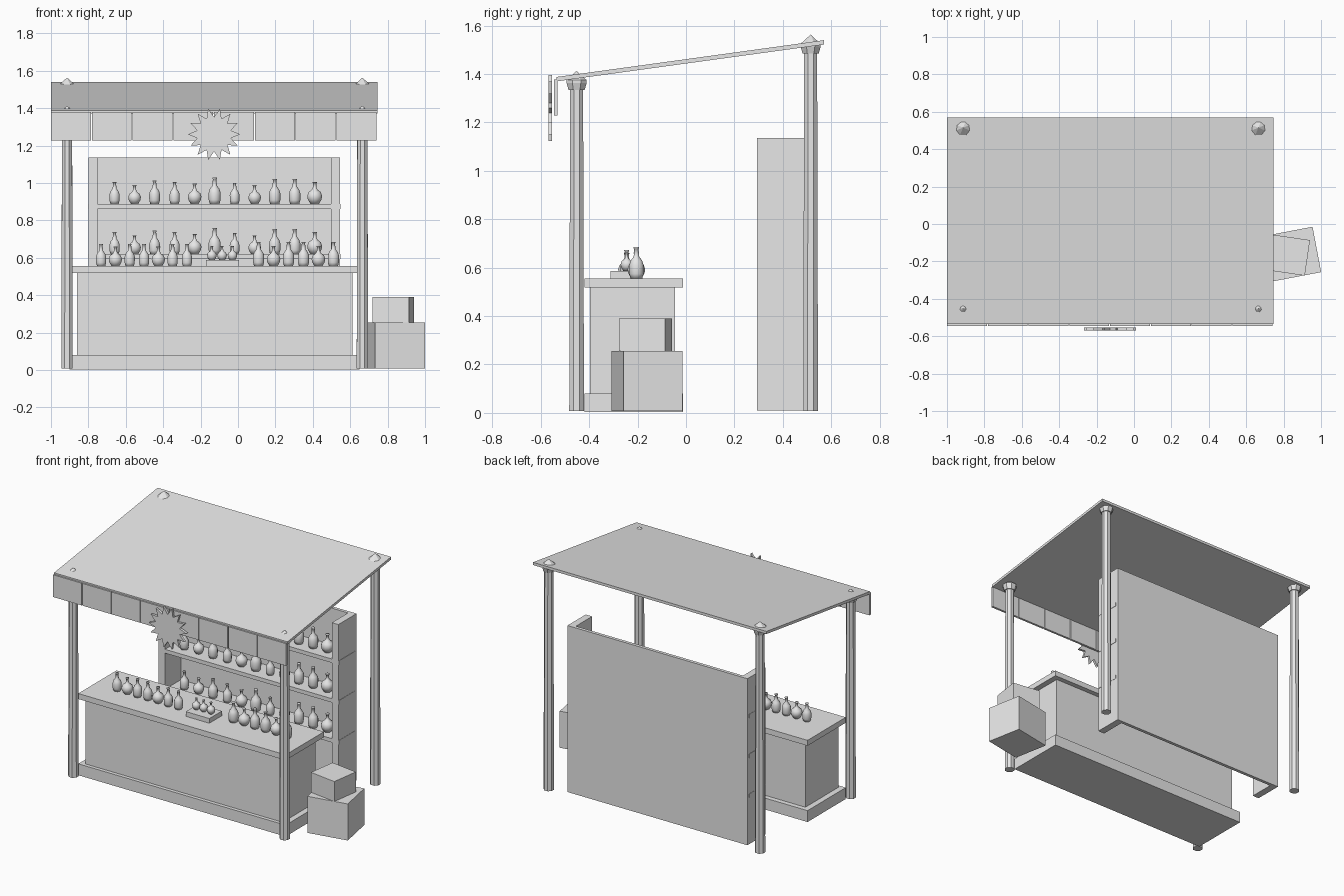
import bpy, bmesh, math
from mathutils import Matrix, Vector

cube = bpy.data.objects.get("Cube")
if cube:
    bpy.data.objects.remove(cube, do_unlink=True)

grey = bpy.data.materials.new("plain_grey")
grey.use_nodes = True
grey.diffuse_color = (0.8, 0.8, 0.8, 1)
grey.node_tree.nodes["Principled BSDF"].inputs["Base Color"].default_value = (0.8, 0.8, 0.8, 1)


def finish(name, bm, loc=(0, 0, 0), smooth=False):
    bmesh.ops.recalc_face_normals(bm, faces=bm.faces)
    for f in bm.faces:
        f.smooth = smooth
    mesh = bpy.data.meshes.new(name)
    bm.to_mesh(mesh)
    bm.free()
    mesh.materials.append(grey)
    ob = bpy.data.objects.new(name, mesh)
    ob.location = loc
    bpy.context.collection.objects.link(ob)
    return ob


def box(name, x0, x1, y0, y1, z0, z1, turn=0):
    bm = bmesh.new()
    bmesh.ops.create_cube(bm, size=1, matrix=Matrix.Diagonal((x1 - x0, y1 - y0, z1 - z0, 1)))
    ob = finish(name, bm, ((x0 + x1) / 2, (y0 + y1) / 2, (z0 + z1) / 2))
    ob.rotation_euler.z = math.radians(turn)
    return ob


def lathe(name, profile, loc, sides, smooth=False):
    bm = bmesh.new()
    verts = [bm.verts.new((r, 0, z)) for r, z in profile]
    edges = [bm.edges.new(pair) for pair in zip(verts, verts[1:])]
    bmesh.ops.rotate(bm, verts=verts, matrix=Matrix.Rotation(math.pi / sides, 3, "Z"))
    bmesh.ops.spin(bm, geom=verts + edges, axis=(0, 0, 1), cent=(0, 0, 0),
                   angle=2 * math.pi, steps=sides)
    bmesh.ops.remove_doubles(bm, verts=bm.verts, dist=0.0002)
    return finish(name, bm, loc, smooth)


def prism(name, outline, y0, y1):
    """Extrude an x-z outline along y."""
    bm = bmesh.new()
    face = bm.faces.new([bm.verts.new((x, y0, z)) for x, z in outline])
    new = bmesh.ops.extrude_face_region(bm, geom=[face])["geom"]
    bmesh.ops.translate(bm, vec=(0, y1 - y0, 0),
                        verts=[v for v in new if isinstance(v, bmesh.types.BMVert)])
    return finish(name, bm)


# Sloping roof
roof = box("roof", -1, 0.745, -0.535, 0.57, 1.37, 1.388)
for v in roof.data.vertices:
    if v.co.y > 0:
        v.co.z += 0.152

# Hanging cloth panels along the front
step = 1.745 / 8
for i in range(8):
    x = -1 + i * step
    box("valance_panel", x, x + step - 0.005, -0.545, -0.53, 1.228, 1.378)

# Starburst sign
points = 14
star = []
for i in range(points * 2):
    r = 0.092 if i % 2 else 0.14
    a = math.pi * i / points
    star.append((-0.128 + r * math.cos(a), 1.26 + r * math.sin(a)))
prism("star_sign", star, -0.569, -0.553)

# Posts with collars and pointed caps
for x in (-0.914, 0.665):
    for y, top in ((-0.452, 1.375), (0.515, 1.525)):
        lathe("post", [(0, 0.008), (0.033, 0.008), (0.029, top - 0.02), (0, top - 0.02)], (x, y, 0), 8)
        lathe("post_cap", [(0, -0.04), (0.036, -0.04), (0.045, -0.012), (0.045, 0), (0, 0.038)],
              (x, y, top), 8)

# Counter
box("counter_base", -0.9, 0.65, -0.42, -0.012, 0.003, 0.08)
box("counter_body", -0.861, 0.611, -0.396, -0.045, 0.08, 0.52)
box("counter_top", -0.9, 0.65, -0.42, -0.012, 0.518, 0.555)

# Shelf unit
box("shelf_back", -0.8, 0.545, 0.465, 0.487, 0.01, 1.135)
box("shelf_side_right", -0.8, -0.752, 0.293, 0.465, 0.01, 1.135)
box("shelf_side_left", 0.497, 0.545, 0.293, 0.465, 0.01, 1.135)
levels = (0.35, 0.62, 0.888)
for z in levels:
    box("shelf_board", -0.802, 0.547, 0.295, 0.468, z - 0.026, z)

# Crates beside the counter
box("large_crate", 0.708, 0.98, -0.285, -0.038, 0.008, 0.255, 10.8)
box("small_crate", 0.732, 0.928, -0.263, -0.071, 0.255, 0.39, -8.3)

# Bottle and flask shapes: radius and height as fractions
BOTTLE = [(0, 0), (0.19, 0), (0.235, 0.15), (0.24, 0.42), (0.19, 0.57), (0.09, 0.7),
          (0.07, 0.95), (0.09, 0.96), (0.09, 1), (0, 1)]
FLASK = [(0, 0), (0.2, 0), (0.32, 0.2), (0.35, 0.36), (0.29, 0.53), (0.13, 0.65),
         (0.08, 0.76), (0.08, 0.95), (0.11, 0.96), (0.11, 1), (0, 1)]


def vessel(kind, x, y, z, h):
    name, shape = ("flask", FLASK) if kind == "f" else ("bottle", BOTTLE)
    lathe(name, [(r * h, t * h) for r, t in shape], (x, y, z), 12, True)


# Rows of vessels on the shelves
heights = (0.118, 0.1, 0.125, 0.118, 0.108, 0.14, 0.113, 0.1, 0.133, 0.133, 0.118)
for z in levels:
    for i, (kind, h) in enumerate(zip("bfbbfbbfbbf", heights)):
        vessel(kind, -0.66 + i * 0.107, 0.37, z, h)

# Vessels on the counter, two groups
for i, kind in enumerate("bfbbfbb"):
    vessel(kind, -0.732 + i * 0.0765, -0.245, 0.555, 0.105 if kind == "f" else 0.118)
for i, kind in enumerate("bfbbfb"):
    vessel(kind, 0.11 + i * 0.08, -0.205, 0.555, 0.108 if kind == "f" else 0.13)

# Tray with three small flasks
box("tray", -0.171, 0.005, -0.313, -0.18, 0.555, 0.587)
for x in (-0.14, -0.085, -0.03):
    vessel("f", x, -0.245, 0.587, 0.075)

bpy.context.view_layer.update()
